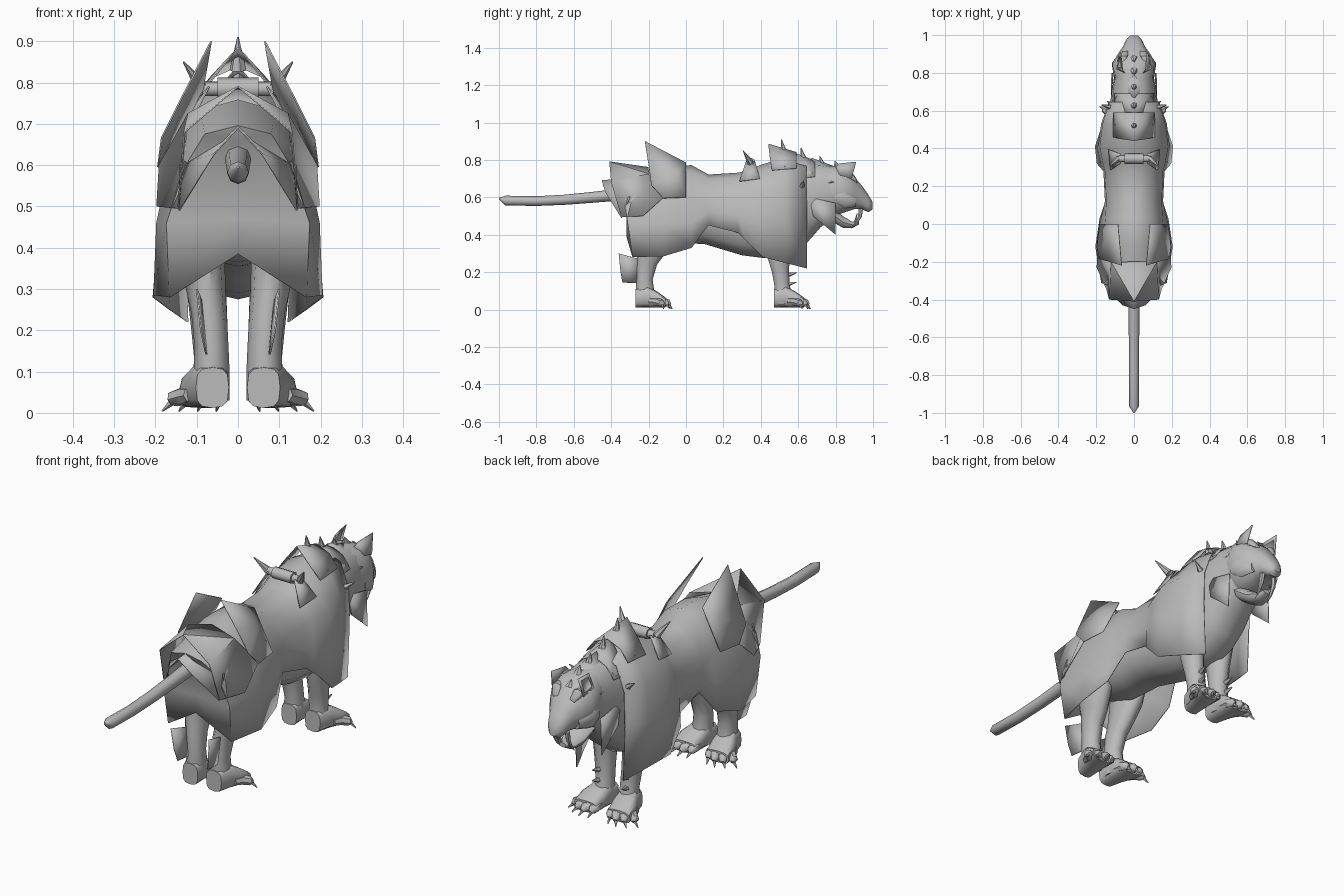
import bpy, bmesh, math
from mathutils import Vector

grey = bpy.data.materials.new("stone_grey")
grey.diffuse_color = (0.5, 0.5, 0.5, 1)


def make(name, verts, faces, mirror=False, thick=0, angle=40):
    """Mesh part with optional left/right mirror and sheet thickness."""
    me = bpy.data.meshes.new(name)
    me.from_pydata(verts, [], faces)
    bm = bmesh.new()
    bm.from_mesh(me)
    bmesh.ops.recalc_face_normals(bm, faces=bm.faces)
    bm.to_mesh(me)
    bm.free()
    me.materials.append(grey)
    ob = bpy.data.objects.new(name, me)
    bpy.context.collection.objects.link(ob)
    if mirror:
        ob.modifiers.new("mirror", 'MIRROR')
    if thick:
        m = ob.modifiers.new("thickness", 'SOLIDIFY')
        m.thickness, m.offset = thick, 0
    bpy.ops.object.select_all(action='DESELECT')
    ob.select_set(True)
    bpy.context.view_layer.objects.active = ob
    bpy.ops.object.shade_smooth_by_angle(angle=math.radians(angle))
    return ob


def skin(name, rings, mirror=False, angle=50):
    """Closed skin over equal rings with capped ends."""
    n = len(rings[0])
    verts = [p for r in rings for p in r]
    faces = [(i * n + j, i * n + (j + 1) % n, (i + 1) * n + (j + 1) % n, (i + 1) * n + j)
             for i in range(len(rings) - 1) for j in range(n)]
    faces += [tuple(range(n)), tuple(range((len(rings) - 1) * n, len(rings) * n))]
    return make(name, verts, faces, mirror, 0, angle)


def loft_y(name, secs, n=14, mirror=False, power=0.85):
    """Rounded sections along y: (y, half width, top, bottom, centre x)."""
    rings = []
    for y, w, t, b, *cx in secs:
        ring = []
        for k in range(n):
            a = 2 * math.pi * k / n
            c, s = math.cos(a), math.sin(a)
            ring.append(((cx[0] if cx else 0) + w * math.copysign(abs(c) ** power, c), y,
                         (t + b) / 2 + (t - b) / 2 * math.copysign(abs(s) ** power, s)))
        rings.append(ring)
    return skin(name, rings, mirror)


def loft_z(name, secs, n=10):
    """Leg sections along z: (z, x, y, rx, ry)."""
    return skin(name, [[(x + rx * math.cos(2 * math.pi * k / n), y + ry * math.sin(2 * math.pi * k / n), z)
                        for k in range(n)] for z, x, y, rx, ry in secs], True)


def tube(name, path, n=8, mirror=False):
    """Tapering tube through (x, y, z, radius) points."""
    pts = [Vector(p[:3]) for p in path]
    rings = []
    for i, p in enumerate(path):
        d = (pts[min(i + 1, len(pts) - 1)] - pts[max(i - 1, 0)]).normalized()
        u = d.orthogonal().normalized()
        v = d.cross(u)
        rings.append([pts[i] + p[3] * (u * math.cos(2 * math.pi * k / n) + v * math.sin(2 * math.pi * k / n))
                      for k in range(n)])
    return skin(name, rings, mirror)


def spike(name, base, tip, r, n=6, mirror=False):
    return tube(name, [(*base, r), (*tip, 0.002)], n, mirror)


def plate(name, pts, faces=None):
    return make(name, pts, faces or [tuple(range(len(pts)))], True, 0.004, 25)


def cloth(name, cols, angle=50):
    """Draped cloth, each column a list of points from top to hem."""
    n = len(cols[0])
    faces = [(i * n + j, i * n + j + 1, (i + 1) * n + j + 1, (i + 1) * n + j)
             for i in range(len(cols) - 1) for j in range(n - 1)]
    return make(name, [p for c in cols for p in c], faces, True, 0.004, angle)


# Torso under the cloth, bare at belly and neck
loft_y("torso", [(-.30, .08, .67, .50), (-.2, .13, .70, .40), (-.1, .14, .74, .365),
                 (0, .14, .75, .355), (.1, .138, .70, .35), (.2, .138, .695, .32), (.3, .142, .715, .29),
                 (.42, .15, .755, .275), (.55, .135, .78, .29), (.65, .125, .785, .36), (.72, .115, .78, .44),
                 (.80, .102, .765, .50)], 16)

# One long coat: each station runs spine, back, flank, side, hem as (x, z)
stations = [(-.34, (0, .695), (.08, .675), (.125, .60), (.172, .46), (.165, .28)),
            (-.12, (0, .765), (.09, .735), (.162, .62), (.196, .46), (.203, .285)),
            (.03, (0, .77), (.09, .735), (.150, .61), (.172, .46), (.18, .33)),
            (.12, (0, .72), (.09, .695), (.145, .60), (.152, .53), (.15, .45)),
            (.28, (0, .73), (.09, .705), (.152, .61), (.160, .50), (.160, .41)),
            (.32, (0, .74), (.093, .713), (.163, .62), (.172, .50), (.195, .37)),
            (.41, (0, .775), (.10, .745), (.180, .65), (.188, .48), (.205, .28)),
            (.53, (0, .81), (.10, .765), (.165, .65), (.172, .47), (.165, .25)),
            (.645, (0, .795), (.085, .755), (.128, .64), (.132, .48), (.122, .22))]
shift = {-.34: (-.05, -.045, .01, .03, .055)}
coat = []
for y, *pts in stations:
    coat.append([(x, y + shift.get(y, (0,) * 5)[k], z) for k, (x, z) in enumerate(pts)])
coat.insert(0, [(0, -.392, .695), (0, -.375, .66), (0, -.325, .58), (0, -.315, .47), (0, -.315, .385)])
cloth("coat", coat)

# Head, jaw and face details
loft_y("head", [(.74, .098, .77, .51), (.80, .112, .77, .50), (.855, .113, .75, .52), (.90, .086, .71, .535),
                (.94, .058, .665, .535), (.975, .042, .615, .52), (.998, .02, .575, .535)], 14)
loft_y("lower_jaw", [(.78, .07, .55, .47), (.84, .055, .50, .435), (.89, .038, .47, .435), (.925, .018, .475, .455)], 10)
loft_y("brow", [(.86, .015, .73, .70, .06), (.89, .024, .73, .69, .055), (.915, .015, .695, .675, .045)], 8, True)
loft_y("cheek", [(.80, .01, .64, .57, .10), (.85, .03, .65, .54, .088), (.91, .015, .61, .55, .063)], 8, True)
tube("sabre_tooth", [(.032, .935, .54, .012), (.034, .93, .50, .011), (.034, .912, .465, .007), (.034, .885, .435, .002)],
     6, True)
spike("lower_fang", (.022, .905, .465), (.024, .915, .515), .008, 5, True)
plate("ear", [(.05, .80, .76), (.06, .815, .78), (.07, .91, .79), (.082, .885, .70), (.09, .82, .72)])
plate("neck_flap", [(.118, .66, .60), (.112, .80, .57), (.118, .80, .40), (.12, .68, .50)])

# Tail
tube("tail", [(0, -.30, .62, .033), (0, -.5, .60, .029), (0, -.65, .587, .027), (0, -.8, .58, .026),
              (0, -.965, .583, .026), (0, -1.0, .595, .003)], 8)

# Layered rump roof over the tail and the hip guards
plate("rump_roof", [(0, -.41, .79), (0, -.2, .76), (.12, -.2, .725), (.19, -.12, .60), (.196, -.23, .50),
                    (.145, -.345, .495), (.13, -.40, .68)],
      [(0, 1, 2), (0, 2, 6), (2, 3, 4), (2, 4, 5, 6)])
plate("lower_rump_roof", [(0, -.45, .69), (0, -.30, .70), (.14, -.30, .60), (.142, -.345, .49), (.06, -.43, .625)],
      [(0, 1, 4), (1, 2, 4), (2, 3, 4)])
plate("hip_guard", [(.065, -.22, .90), (.13, -.20, .775), (.185, -.185, .665), (.194, -.12, .595),
                    (.180, 0, .60), (.085, 0, .785), (.138, -.05, .73)],
      [(5, 0, 6), (0, 1, 6), (1, 2, 6), (2, 3, 6), (3, 4, 6), (4, 5, 6)])

# Overlapping mane plates and the spine spikes
for i, (y, z, w, l) in enumerate([(.44, .885, .105, .15), (.57, .84, .10, .12), (.67, .81, .098, .12)]):
    plate(f"mane_plate_{i}", [(0, y, z), (0, y + l, z - .045), (w * .65, y + l, z - .075),
                              (w * .65, y + .01, z - .085), (w * 1.05, y + .02, z - .14), (w * 1.05, y + l, z - .13)],
          [(0, 1, 2, 3), (3, 2, 5, 4)])
for i, (y, z, h) in enumerate([(.525, .83, .08), (.63, .795, .07), (.73, .765, .055), (.81, .755, .04), (.875, .72, .03)]):
    spike(f"spine_spike_{i}", (0, y, z), (0, y - .015, z + h), .021)
spike("shoulder_spike", (.13, .62, .66), (.172, .63, .69), .014, 5, True)

# Rolled pack with straps and horns behind the mane
tube("pack_roll", [(-.08, .345, .785, .018), (.08, .345, .785, .018)], 10)
tube("pack_roll_middle", [(-.05, .345, .785, .027), (.05, .345, .785, .027)], 8)
plate("pack_strap", [(.07, .32, .79), (.07, .37, .79), (.135, .395, .70), (.125, .285, .685)])
spike("pack_horn", (.085, .345, .785), (.132, .305, .85), .018, 6, True)

# Legs
loft_z("hind_leg", [(.50, .10, -.15, .06, .12), (.38, .09, -.165, .058, .10), (.30, .078, -.185, .048, .078),
                    (.24, .07, -.21, .043, .058), (.16, .064, -.222, .041, .046), (.09, .064, -.218, .044, .052),
                    (.03, .066, -.21, .046, .058)])
loft_z("front_leg", [(.50, .09, .50, .045, .09), (.38, .085, .495, .05, .075), (.28, .075, .495, .047, .062),
                     (.2, .069, .505, .044, .048), (.13, .064, .513, .042, .043), (.08, .066, .52, .045, .05),
                     (.03, .068, .525, .047, .056)])

# Paws with fanned toes and claws
for end, y in (("hind", -.21), ("front", .53)):
    loft_y(f"{end}_paw", [(y - .06, .040, .11, .012, .062), (y, .050, .125, .012, .07),
                          (y + .05, .060, .10, .012, .081), (y + .10, .060, .065, .012, .088)], 12, True, 0.65)
    for i, (x, dy) in enumerate([(.042, .095), (.072, .105), (.102, .095), (.128, .07)]):
        tx, ty = x + .008 * (i + .5), y + dy
        tube(f"{end}_toe_{i}", [(x * .9, ty - .055, .044, .018), (x, ty - .015, .042, .023),
                               (tx, ty + .008, .034, .02), (tx + .003, ty + .02, .026, .009)], 7, True)
        spike(f"{end}_claw_{i}", (tx, ty + .01, .03), (tx + .007 * (i + 1), ty + .036 - .005 * i, .004), .01, 5, True)

# Calf fins and shin spikes
plate("calf_fin", [(.10, -.36, .30), (.088, -.25, .27), (.075, -.25, .14), (.078, -.34, .145), (.09, -.35, .20)])
for z in (.135, .185):
    spike("shin_spike", (.072, .54, z), (.078, .592, z + .012), .015, 5, True)
